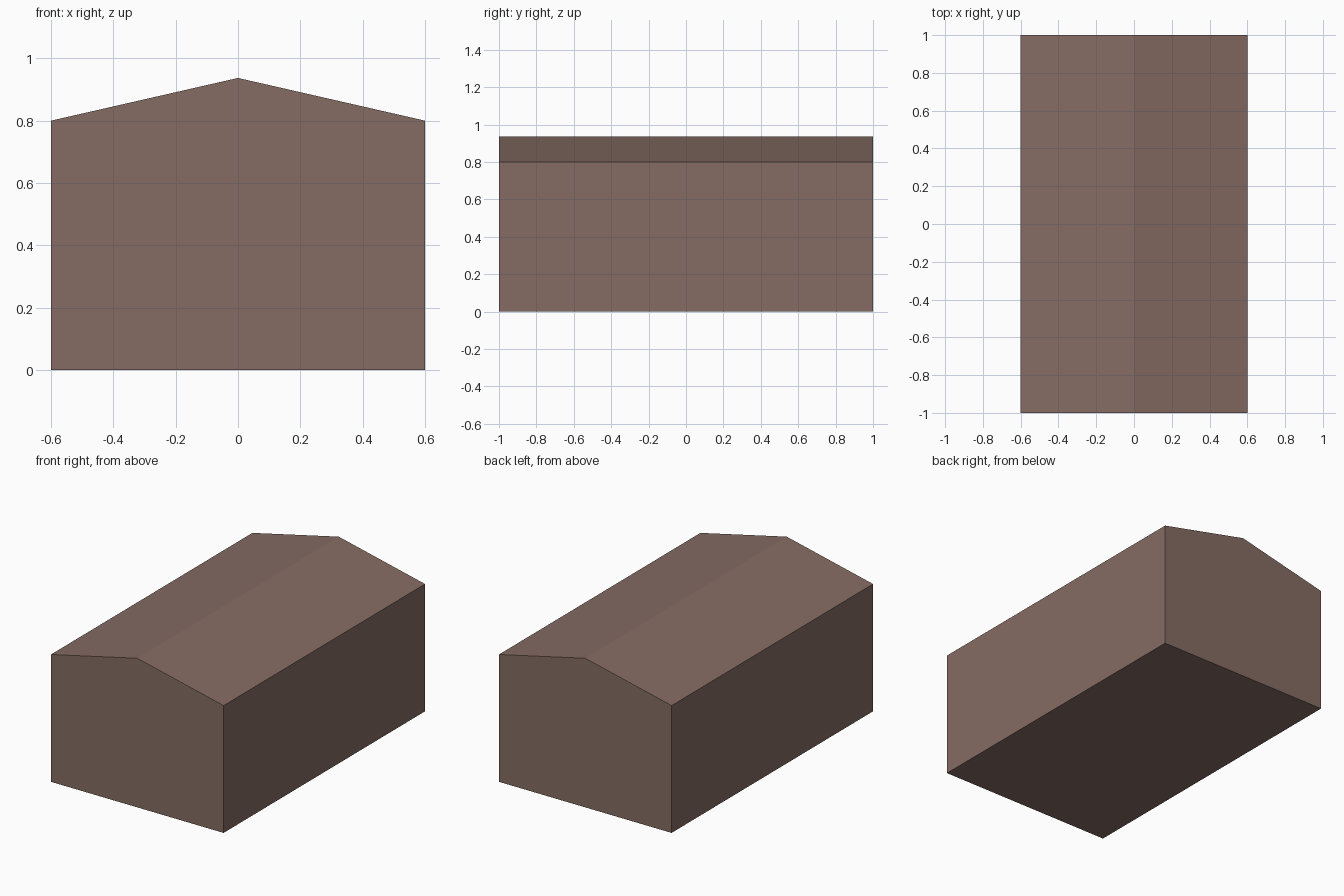
import bpy, bmesh

if "Cube" in bpy.data.objects:
    bpy.data.objects.remove(bpy.data.objects["Cube"])

# Single flat colour
mat = bpy.data.materials.new("dusty brown")
mat.diffuse_color = (0.235, 0.150, 0.125, 1.0)
mat.use_nodes = True
mat.node_tree.nodes["Principled BSDF"].inputs["Base Color"].default_value = mat.diffuse_color

# Gabled end profile (x, z), extruded along y
profile = [(-0.6, 0), (0.6, 0), (0.6, 0.8), (0, 0.937), (-0.6, 0.8)]
bm = bmesh.new()
end = bm.faces.new([bm.verts.new((x, -1, z)) for x, z in profile])
ext = bmesh.ops.extrude_face_region(bm, geom=[end], use_keep_orig=True)
moved = [v for v in ext["geom"] if isinstance(v, bmesh.types.BMVert)]
bmesh.ops.translate(bm, verts=moved, vec=(0, 2, 0))
bmesh.ops.recalc_face_normals(bm, faces=bm.faces)

# Gabled block body
mesh = bpy.data.meshes.new("gabled_block")
bm.to_mesh(mesh)
bm.free()
mesh.materials.append(mat)
bpy.context.collection.objects.link(bpy.data.objects.new("gabled_block", mesh))
